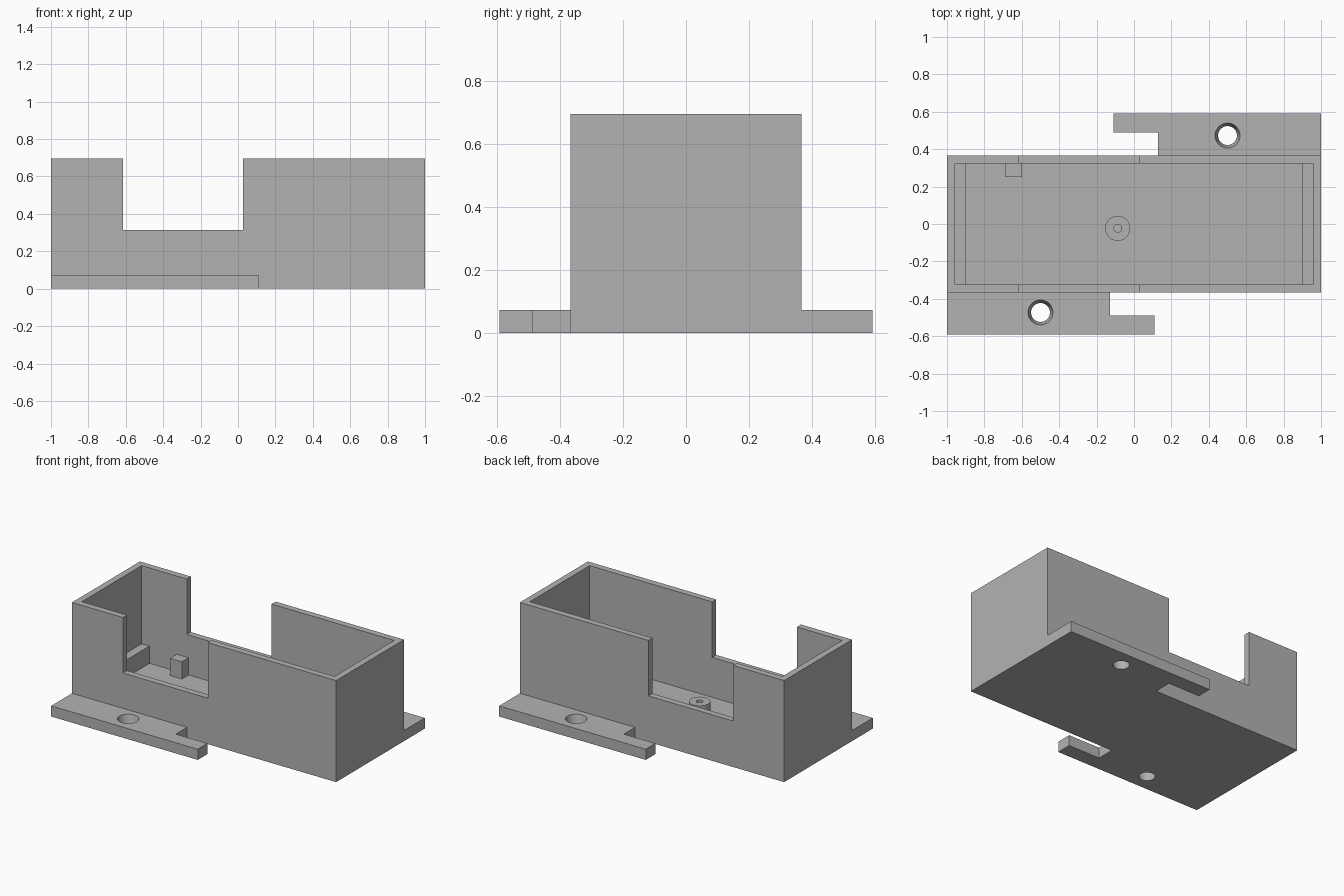
import bpy
import bmesh
import math

cube = bpy.data.objects.get("Cube")
if cube:
    bpy.data.objects.remove(cube, do_unlink=True)

# Single matte grey plastic
grey = bpy.data.materials.new("grey_plastic")
grey.use_nodes = True
colour = (0.45, 0.45, 0.45, 1)
grey.diffuse_color = colour
grey.node_tree.nodes["Principled BSDF"].inputs["Base Color"].default_value = colour

# Overall dimensions
HALF_X, HALF_Y, HEIGHT = 1.0, 0.367, 0.695
WALL, FLOOR, REST = 0.044, 0.042, 0.16
IN_X, IN_Y = HALF_X - WALL, HALF_Y - WALL
FLANGE_Y, FLANGE_Z = 0.592, 0.073


def finish(name, bm):
    bmesh.ops.recalc_face_normals(bm, faces=bm.faces)
    mesh = bpy.data.meshes.new(name)
    bm.to_mesh(mesh)
    bm.free()
    mesh.materials.append(grey)
    obj = bpy.data.objects.new(name, mesh)
    bpy.context.collection.objects.link(obj)
    return obj


def prism(name, outline, z0, z1):
    """Extrude a flat outline from z0 up to z1."""
    bm = bmesh.new()
    face = bm.faces.new([bm.verts.new((x, y, z0)) for x, y in outline])
    top = bmesh.ops.extrude_face_region(bm, geom=[face])["geom"]
    verts = [v for v in top if isinstance(v, bmesh.types.BMVert)]
    bmesh.ops.translate(bm, verts=verts, vec=(0, 0, z1 - z0))
    return finish(name, bm)


def box(name, x0, x1, y0, y1, z0, z1):
    return prism(name, [(x0, y0), (x1, y0), (x1, y1), (x0, y1)], z0, z1)


def cone(name, x, y, z0, z1, r0, r1):
    bm = bmesh.new()
    bmesh.ops.create_cone(bm, cap_ends=True, segments=48,
                          radius1=r0, radius2=r1, depth=z1 - z0)
    bmesh.ops.translate(bm, verts=bm.verts, vec=(x, y, (z0 + z1) / 2))
    return finish(name, bm)


def select_only(obj):
    bpy.ops.object.select_all(action='DESELECT')
    obj.select_set(True)
    bpy.context.view_layer.objects.active = obj


def cut(obj, cutter):
    """Subtract the cutter for good and throw it away."""
    mod = obj.modifiers.new("cut", 'BOOLEAN')
    mod.operation = 'DIFFERENCE'
    mod.solver = 'EXACT'
    mod.object = cutter
    select_only(obj)
    bpy.ops.object.modifier_apply(modifier=mod.name)
    bpy.data.objects.remove(cutter, do_unlink=True)


def smooth(obj):
    select_only(obj)
    bpy.ops.object.shade_smooth_by_angle(angle=math.radians(30))


# Open tray with a window notch through both long walls
tray = box("tray", -HALF_X, HALF_X, -HALF_Y, HALF_Y, 0, HEIGHT)
cut(tray, box("cavity", -IN_X, IN_X, -IN_Y, IN_Y, FLOOR, 1))
cut(tray, box("notch", -0.614, 0.028, -1, 1, 0.315, 1))

# Support ledges at both ends
for side, sign in (("right", -1), ("left", 1)):
    x0, x1 = sorted((sign * 0.897, sign * IN_X))
    box(side + "_ledge", x0, x1, -IN_Y, IN_Y, FLOOR, REST)

# Square peg against the back wall
box("support_peg", -0.69, -0.6, 0.25, IN_Y, FLOOR, REST)

# Round boss with a blind pilot hole
boss = cone("screw_boss", -0.087, -0.023, FLOOR, REST, 0.067, 0.067)
cut(boss, cone("pilot_hole", -0.087, -0.023, FLOOR + 0.005, 0.3, 0.021, 0.021))
smooth(boss)

# Mounting flanges with hooked ends and tapered screw holes, half a turn apart
hook = [(-HALF_X, -FLANGE_Y), (0.11, -FLANGE_Y), (0.11, -0.488),
        (-0.129, -0.488), (-0.129, -HALF_Y), (-HALF_X, -HALF_Y)]
for side, sign in (("front", 1), ("back", -1)):
    flange = prism(side + "_flange", [(sign * x, sign * y) for x, y in hook],
                   0, FLANGE_Z)
    # The taper runs past both faces so the rims match the wanted radii
    cut(flange, cone("screw_hole", sign * -0.5, sign * -0.473,
                     -FLANGE_Z, 2 * FLANGE_Z, 0.034, 0.083))
    smooth(flange)
